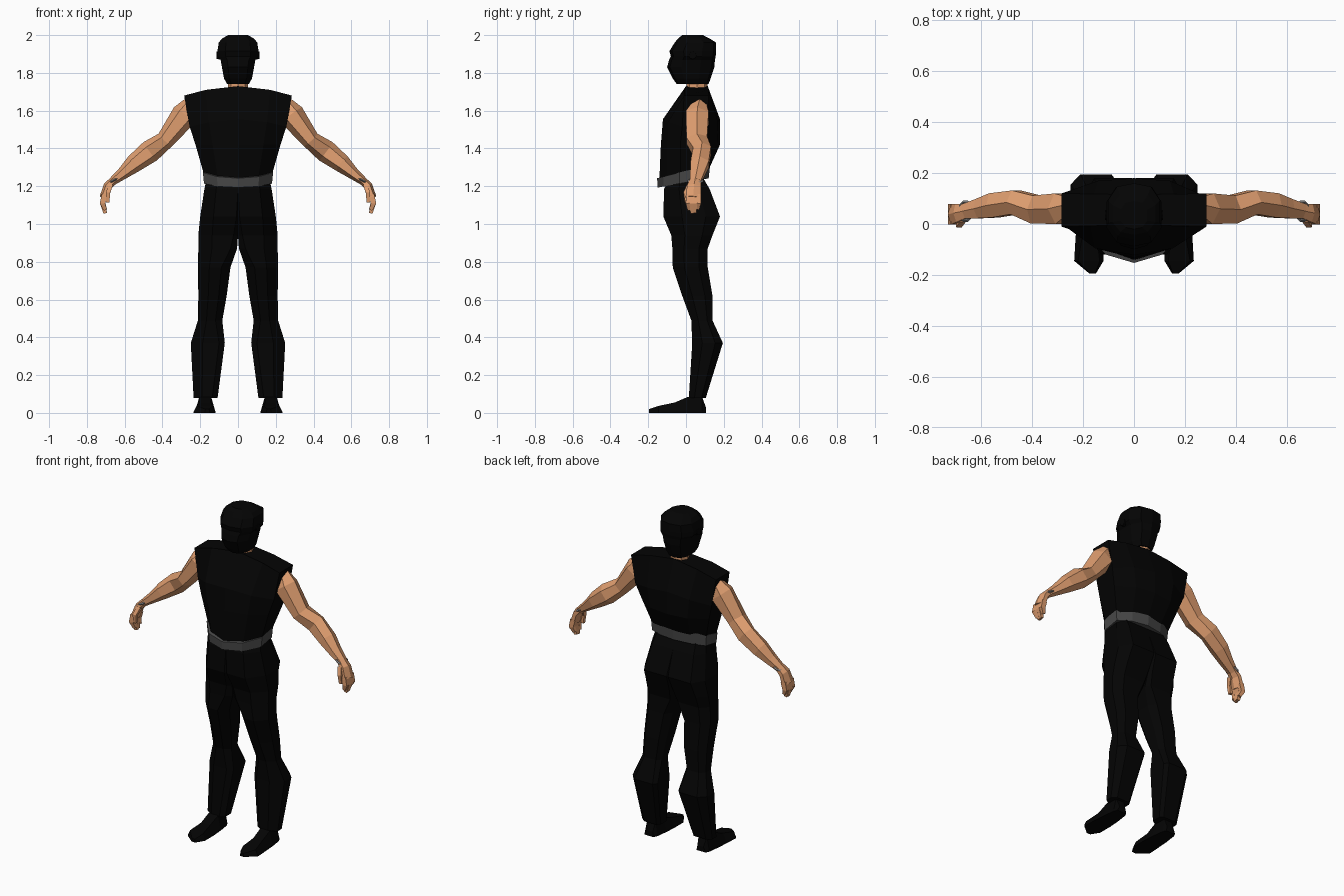
import bpy, bmesh, math
from mathutils import Vector

if "Cube" in bpy.data.objects:
    bpy.data.objects.remove(bpy.data.objects["Cube"])


def material(name, rgb):
    m = bpy.data.materials.new(name)
    m.diffuse_color = (*rgb, 1)
    m.use_nodes = True
    m.node_tree.nodes["Principled BSDF"].inputs["Base Color"].default_value = m.diffuse_color
    return m


BLACK = material("black_cloth", (0.0012, 0.0012, 0.0012))
SKIN = material("skin", (0.74, 0.34, 0.16))
BELT = material("belt_grey", (0.065, 0.065, 0.065))
STEEL = material("band_grey", (0.2, 0.2, 0.2))


def loft(name, rings, mat, mirror=False):
    """Skin a series of equal-length point rings with flat faces."""
    bm = bmesh.new()
    vs = [[bm.verts.new(p) for p in r] for r in rings]
    n = len(vs[0])
    for a, b in zip(vs, vs[1:]):
        for i in range(n):
            j = (i + 1) % n
            bm.faces.new((a[i], a[j], b[j], b[i]))
    bm.faces.new(vs[0])
    bm.faces.new(vs[-1])
    bmesh.ops.recalc_face_normals(bm, faces=bm.faces)
    me = bpy.data.meshes.new(name)
    bm.to_mesh(me)
    bm.free()
    ob = bpy.data.objects.new(name, me)
    bpy.context.collection.objects.link(ob)
    me.materials.append(mat)
    if mirror:
        mod = ob.modifiers.new("mirror", 'MIRROR')
        mod.use_mirror_merge = False
    return ob


def sym(half):
    """Close a half outline (front centre -> back centre) across x = 0."""
    return half + [(-x, y, z) for x, y, z in half[-2:0:-1]]


def tube(name, path, n, mat, mirror=True):
    """Limb along a path of (x, y, z, half width in y, half thickness)."""
    pts = [Vector(p[:3]) for p in path]
    rings = []
    for i, p in enumerate(path):
        t = (pts[min(i + 1, len(pts) - 1)] - pts[max(i - 1, 0)]).normalized()
        v = t.cross(Vector((0, 1, 0))).normalized()
        u = v.cross(t)
        ring = []
        for k in range(n):
            a = 2 * math.pi * (k + 0.5) / n
            ring.append(pts[i] + u * p[3] * math.cos(a) / math.cos(math.pi / n)
                        + v * p[4] * math.sin(a) / math.cos(math.pi / n))
        rings.append(ring)
    return loft(name, rings, mat, mirror)


# Sleeveless top: z, half width, front centre/mid/side y, back side/mid/centre y
def torso_ring(z, w, fc, fm, fs, bs, bmid, bc, drop=0.0, tilt=0.0):
    half = [(0, fc, z), (w * .6, fm, z - drop * .4), (w, fs, z - drop),
            (w, bs, z - drop), (w * .55, bmid, z - drop * .4), (0, bc, z)]
    return sym([(x, y, q + tilt * (y + .15)) for x, y, q in half])


loft("sleeveless_top", [
    torso_ring(1.21, .172, -.142, -.105, -.03, .06, .092, .108, 0, .2),
    torso_ring(1.42, .225, -.133, -.10, -.03, .10, .165, .18),
    torso_ring(1.555, .256, -.122, -.095, -.02, .12, .17, .18, .04),
    torso_ring(1.73, .285, 0, -.008, -.01, .12, .118, .115, .05),
], BLACK)

# Belt, tilted up towards the back
loft("belt", [
    torso_ring(1.193, .18, -.15, -.118, -.035, .068, .105, .12, 0, .18),
    torso_ring(1.243, .186, -.153, -.12, -.035, .07, .11, .128, 0, .26),
], BELT)


# Trouser leg: inner x, outer x, front y, back y, z, inner chamfer
def leg_ring(x0, x1, y0, y1, z, ci):
    dx, dy, c = x1 - x0, y1 - y0, .35
    k = ci * dx * .28
    s = ci * dy * .25
    return [(x0, y0 + s, z), (x0 + k, y0, z), (x1 - c * dx, y0, z),
            (x1, y0 + .33 * dy, z), (x1, y1 - .25 * dy, z),
            (x1 - .22 * dx, y1, z), (x0 + k * .6, y1, z), (x0, y1 - s, z)]


loft("trouser_leg", [
    leg_ring(0, .165, -.09, .09, 1.245, 0),
    leg_ring(0, .178, -.116, .125, 1.185, 0),
    leg_ring(0, .20, -.12, .18, 1.04, .15),
    leg_ring(0, .21, -.078, .14, .94, .4),
    leg_ring(.005, .21, -.072, .115, .87, .6),
    leg_ring(.04, .212, -.07, .115, .77, 1),
    leg_ring(.06, .21, -.02, .14, .62, 1),
    leg_ring(.083, .212, .028, .14, .49, 1),
    leg_ring(.07, .25, .033, .195, .37, .6),
    leg_ring(.108, .235, .015, .105, .08, .8),
], BLACK, True)


# Shoes: y, sole inner/outer x, top inner/outer x, top z
def shoe_ring(y, a, b, c, d, h):
    return [(a, y, 0), (b, y, 0), (b, y, h * .15),
            (d, y, h), (c, y, h), (a, y, h * .15)]


loft("shoe", [
    shoe_ring(.105, .145, .205, .15, .19, .03),
    shoe_ring(.085, .135, .215, .145, .20, .085),
    shoe_ring(.01, .125, .225, .142, .205, .085),
    shoe_ring(-.06, .12, .23, .145, .205, .055),
    shoe_ring(-.145, .12, .235, .135, .22, .037),
    shoe_ring(-.195, .15, .175, .153, .172, .02),
], BLACK, True)


# Masked head: z, half width, front y, back y
def head_ring(z, w, f, b):
    d = b - f
    return sym([(0, f, z), (w * .62, f + .06 * d, z), (w, f + .3 * d, z),
                (w, f + .7 * d, z), (w * .65, b - .06 * d, z), (0, b, z)])


loft("masked_head", [head_ring(*r) for r in [
    (1.742, .058, -.05, .12), (1.77, .074, -.07, .13),
    (1.83, .085, -.1, .15), (1.868, .092, -.09, .153),
    (1.888, .108, -.08, .157), (1.915, .109, -.088, .16),
    (1.96, .102, -.06, .16), (1.982, .085, -.042, .125),
    (2.0, .052, -.02, .09)]], BLACK)

# Ear discs on the mask
loft("ear_disc", [[(x, .035 + r * math.cos(k * math.pi / 4),
                    1.893 + r * math.sin(k * math.pi / 4)) for k in range(8)]
                  for x, r in ((.09, .022), (.113, .02))], BLACK, True)

# Neck
loft("neck", [[(.052 * math.cos(k * math.pi / 4),
                .058 + .056 * math.sin(k * math.pi / 4), z) for k in range(8)]
              for z in (1.68, 1.79)], SKIN)

# Arms
tube("arm", [
    (.245, .073, 1.635, .035, .04), (.283, .06, 1.577, .06, .06),
    (.385, .057, 1.445, .055, .042), (.465, .085, 1.385, .047, .052),
    (.55, .073, 1.32, .048, .042), (.61, .06, 1.268, .038, .028),
    (.665, .05, 1.225, .029, .019)], 6, SKIN)

# Palm, fingers and thumb
tube("palm", [
    (.66, .05, 1.23, .028, .019), (.69, .043, 1.20, .036, .02),
    (.71, .038, 1.14, .04, .02)], 6, SKIN)
for i, (y, tip) in enumerate([(.009, 1.075), (.029, 1.057),
                              (.049, 1.06), (.069, 1.08)]):
    tube(f"finger_{i + 1}", [
        (.706, y, 1.155, .01, .016), (.717, y, 1.11, .0105, .014),
        (.703, .04 + (y - .04) * .75, tip, .008, .009)], 4, SKIN)
tube("thumb", [
    (.675, .02, 1.205, .014, .012), (.688, -.001, 1.165, .012, .011),
    (.69, .002, 1.115, .008, .009)], 4, SKIN)

# Wrist bands
for side in (-1, 1):
    bpy.ops.mesh.primitive_torus_add(
        major_segments=10, minor_segments=4, major_radius=.029,
        minor_radius=.006, location=(side * .662, .05, 1.229),
        rotation=(0, side * math.radians(25), 0))
    band = bpy.context.object
    band.name = "wrist_band"
    band.scale = (1, 1.25, 1)
    band.data.materials.append(STEEL)
